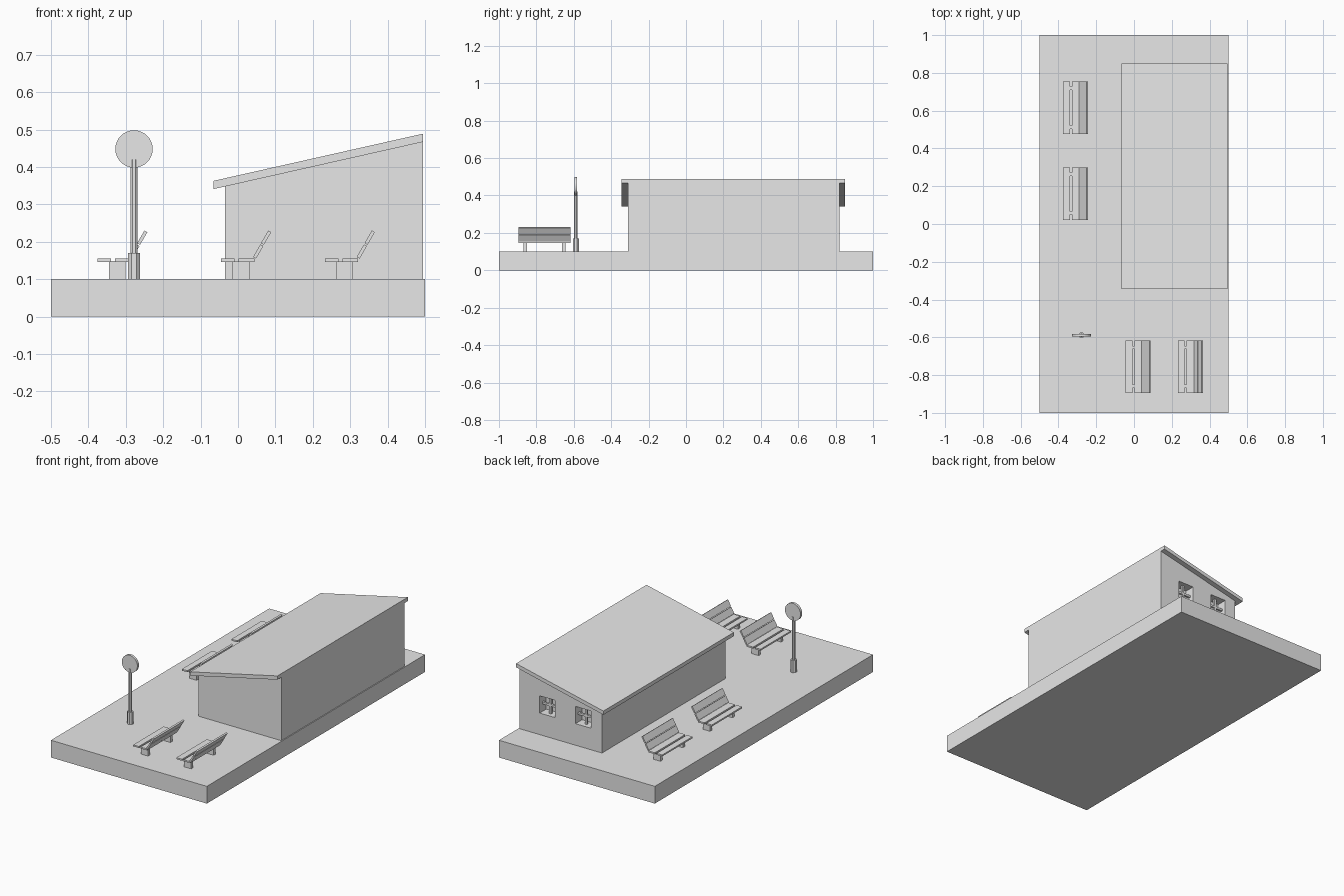
import bpy, bmesh
from math import pi, radians
from mathutils import Matrix, Vector

if "Cube" in bpy.data.objects:
    bpy.data.objects.remove(bpy.data.objects["Cube"], do_unlink=True)

grey = bpy.data.materials.new("plain_grey")
grey.use_nodes = True
GREY = (0.8, 0.8, 0.8, 1)
grey.diffuse_color = GREY
grey.node_tree.nodes["Principled BSDF"].inputs["Base Color"].default_value = GREY


def finish(name, bm):
    bmesh.ops.recalc_face_normals(bm, faces=bm.faces)
    mesh = bpy.data.meshes.new(name)
    bm.to_mesh(mesh)
    bm.free()
    mesh.materials.append(grey)
    ob = bpy.data.objects.new(name, mesh)
    bpy.context.collection.objects.link(ob)
    return ob


def box(name, centre, size, tilt=0):
    bm = bmesh.new()
    m = Matrix.Translation(centre) @ Matrix.Rotation(tilt, 4, 'Y') @ Matrix.Diagonal((*size, 1))
    bmesh.ops.create_cube(bm, size=1, matrix=m)
    return finish(name, bm)


def prism(name, profile, y0, y1):
    """Extrude an x-z profile along y."""
    bm = bmesh.new()
    face = bm.faces.new([bm.verts.new((x, y0, z)) for x, z in profile])
    ext = bmesh.ops.extrude_face_region(bm, geom=[face])
    verts = [g for g in ext["geom"] if isinstance(g, bmesh.types.BMVert)]
    bmesh.ops.translate(bm, verts=verts, vec=(0, y1 - y0, 0))
    return finish(name, bm)


def cylinder(name, centre, radius, length, sides, rot):
    bm = bmesh.new()
    bmesh.ops.create_cone(bm, cap_ends=True, segments=sides, radius1=radius, radius2=radius,
                          depth=length, matrix=Matrix.Translation(centre) @ rot)
    return finish(name, bm)


# Platform slab
TOP = 0.1
box("platform", (0, 0, TOP / 2), (1, 2, TOP))

# Station building with a single-pitch roof
LEFT, RIGHT, EAVE = -0.035, 0.495, -0.065
FRONT, BACK = -0.31, 0.82


def soffit(x):
    return 0.341 + (x - EAVE) * 0.225


walls = prism("building_walls", [(LEFT, TOP), (RIGHT, TOP), (RIGHT, soffit(RIGHT)),
                                 (LEFT, soffit(LEFT))], FRONT, BACK)
prism("roof", [(EAVE, soffit(EAVE)), (RIGHT, soffit(RIGHT)), (RIGHT, soffit(RIGHT) + 0.022),
               (EAVE, soffit(EAVE) + 0.022)], -0.345, 0.85)

# Recessed back windows with cross bars
WIN, DEPTH, WIN_Z = 0.1, 0.06, 0.275
for i, x in enumerate((0.085, 0.315)):
    cutter = box("window_cutter", (x, BACK, WIN_Z), (WIN, DEPTH * 2, WIN))
    cutter.hide_render = True
    mod = walls.modifiers.new("window", 'BOOLEAN')
    mod.operation, mod.object, mod.solver = 'DIFFERENCE', cutter, 'EXACT'
    bpy.context.view_layer.objects.active = walls
    bpy.ops.object.modifier_apply(modifier=mod.name)
    bpy.data.objects.remove(cutter, do_unlink=True)
    box(f"window_upright_{i}", (x, BACK - 0.03, WIN_Z), (0.012, 0.012, WIN))
    box(f"window_crossbar_{i}", (x, BACK - 0.03, WIN_Z), (WIN, 0.012, 0.012))

# Round sign on a post
SX, SY = -0.278, -0.589
upright = Matrix.Rotation(pi / 8, 4, 'Z')
cylinder("sign_base", (SX, SY, 0.135), 0.017, 0.07, 8, upright)
cylinder("sign_post", (SX, SY, 0.26), 0.0098, 0.32, 8, upright)
cylinder("sign_disc", (SX, SY, 0.448), 0.05, 0.015, 32, Matrix.Rotation(pi / 2, 4, 'X'))


# Slatted benches facing the platform edge
def bench(tag, x, y):
    length = 0.278
    for side in (-1, 1):
        box(f"{tag}_leg_{side}", (x + 0.008, y + side * 0.103, 0.124), (0.045, 0.018, 0.048))
    for part, dx in (("front", -0.027), ("rear", 0.023)):
        box(f"{tag}_seat_{part}", (x + dx, y, 0.151), (0.036 if dx < 0 else 0.042, length, 0.009))
    for part, dx, z in (("lower", 0.054, 0.174), ("upper", 0.075, 0.211)):
        box(f"{tag}_back_{part}", (x + dx, y, z), (0.039, length, 0.009), radians(-60))


for i, (x, y) in enumerate(((0, -0.757), (0.277, -0.757), (-0.331, 0.161), (-0.331, 0.616))):
    bench(f"bench_{i}", x, y)
